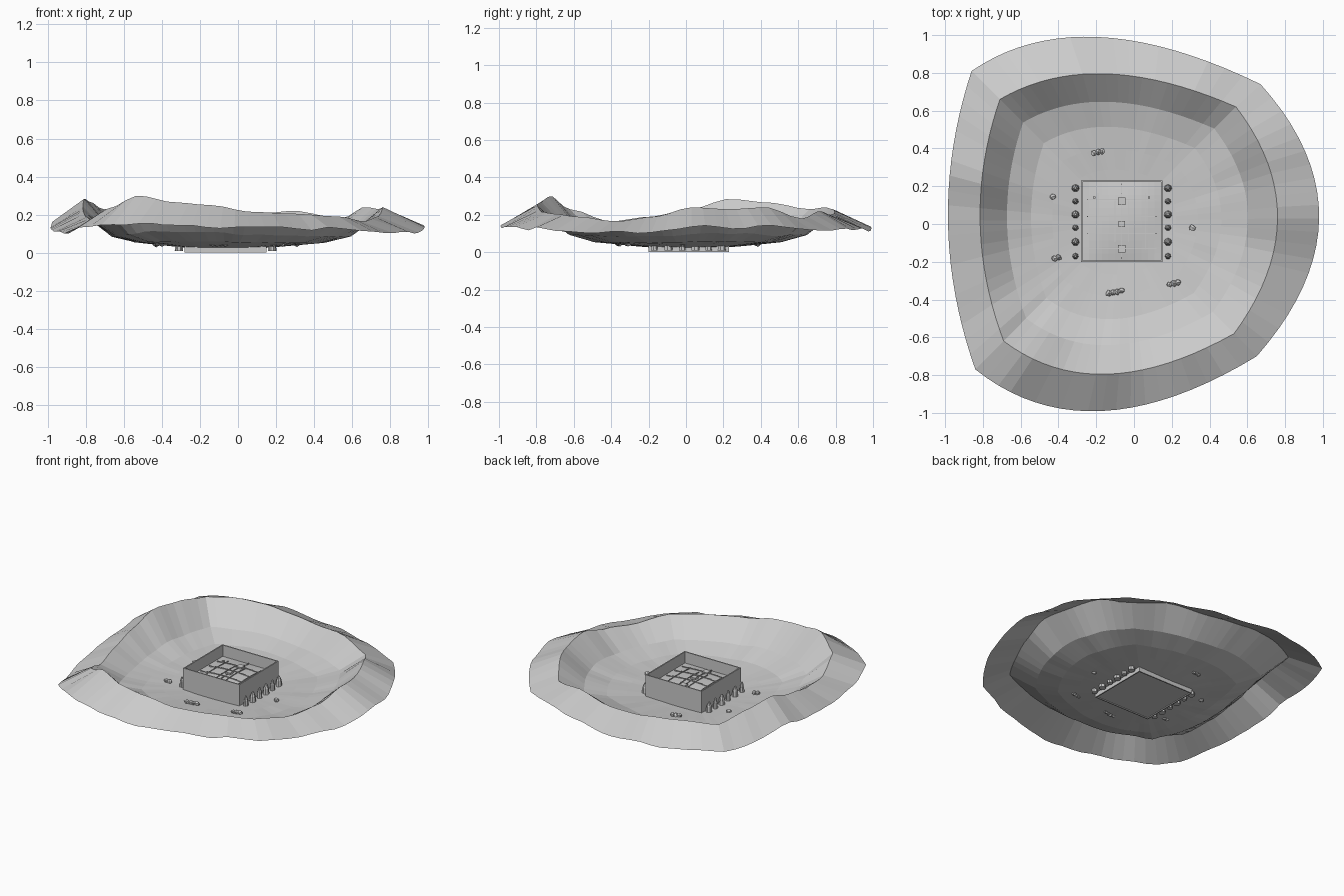
import bpy, bmesh, math, random
from mathutils import Vector, noise

random.seed(4)
cube = bpy.data.objects.get("Cube")
if cube:
    bpy.data.objects.remove(cube)

grey = bpy.data.materials.new("stone grey")
grey.use_nodes = True
grey.diffuse_color = (0.6, 0.6, 0.6, 1)
grey.node_tree.nodes["Principled BSDF"].inputs["Base Color"].default_value = (0.6, 0.6, 0.6, 1)


def finish(bm, name):
    mesh = bpy.data.meshes.new(name)
    bm.to_mesh(mesh)
    bm.free()
    mesh.materials.append(grey)
    obj = bpy.data.objects.new(name, mesh)
    bpy.context.collection.objects.link(obj)
    return obj


def add_box(bm, x0, x1, y0, y1, z0, z1):
    verts = bmesh.ops.create_cube(bm, size=1)["verts"]
    for v in verts:
        v.co = Vector(((x0 + x1) / 2 + v.co.x * (x1 - x0),
                       (y0 + y1) / 2 + v.co.y * (y1 - y0),
                       (z0 + z1) / 2 + v.co.z * (z1 - z0)))


# Rings are four bowed sides meeting at sharp corners
STEPS = 20


def ring(corners, mids):
    pts = []
    for i in range(4):
        a, b, m = Vector(corners[i]), Vector(corners[(i + 1) % 4]), Vector(mids[i])
        c = 2 * m - (a + b) / 2
        for k in range(STEPS):
            t = k / STEPS
            pts.append(a * (1 - t) ** 2 + c * 2 * t * (1 - t) + b * t * t)
    return pts


def smooth_pick(values, t):
    f = t * (len(values) - 1)
    i = min(int(f), len(values) - 2)
    u = f - i
    u = u * u * (3 - 2 * u)
    return values[i] * (1 - u) + values[i + 1] * u


crest = ring([(-0.69, -0.62), (0.53, -0.58), (0.54, 0.62), (-0.71, 0.66)],
             [(-0.14, -0.795), (0.76, 0.03), (-0.15, 0.795), (-0.815, 0.02)])
outer = ring([(-0.84, -0.77), (0.65, -0.70), (0.67, 0.74), (-0.86, 0.81)],
             [(-0.17, -0.99), (0.98, 0.03), (-0.19, 0.99), (-0.985, 0.02)])
# Ridge heights along the front, left, back and right sides
ridge = [[0.23, 0.3, 0.265, 0.25, 0.215, 0.205, 0.19],
         [0.19, 0.165, 0.19, 0.24, 0.23, 0.24, 0.18],
         [0.18, 0.22, 0.2, 0.21, 0.23, 0.24, 0.23],
         [0.23, 0.265, 0.285, 0.23, 0.19, 0.165, 0.23]]
heights = [smooth_pick(ridge[i], k / STEPS) for i in range(4) for k in range(STEPS)]
centre = Vector((-0.065, 0.015))


# Crater terrain: outer flank, crest, then stepped basin down to the arena
def terrain():
    bm = bmesh.new()
    loops = []
    basin = [(0.81, 0.095, 0.25), (0.64, 0.055, 0.06), (0.49, 0.043, 0.03),
             (0.35, 0.032, 0), (0.2, 0.022, 0)]
    loops.append([bm.verts.new((p.x, p.y, 0.13 + 0.4 * (h - 0.23)
                  + 0.025 * noise.noise((p.x * 5, p.y * 5, 0))))
                  for p, h in zip(outer, heights)])
    loops.append([bm.verts.new((p.x, p.y, h)) for p, h in zip(crest, heights)])
    for frac, z, gain in basin:
        loop = []
        for p, h in zip(crest, heights):
            q = centre + (p - centre) * frac
            wave = noise.noise((p.x * 6, p.y * 6, frac * 4)) * 0.02 * max(frac - 0.3, 0)
            loop.append(bm.verts.new((q.x, q.y, z + gain * (h - 0.22) + wave)))
        loops.append(loop)
    n = len(crest)
    for a, b in zip(loops, loops[1:]):
        for i in range(n):
            j = (i + 1) % n
            bm.faces.new((a[i], a[j], b[j], b[i]))
    finish(bm, "crater_terrain")


terrain()

# Square arena walls and floor
X0, X1, Y0, Y1, TOP, W = -0.28, 0.15, -0.2, 0.23, 0.18, 0.008
bm = bmesh.new()
add_box(bm, X0, X1, Y0, Y0 + W, 0, TOP)
add_box(bm, X0, X1, Y1 - W, Y1, 0, TOP)
add_box(bm, X0, X0 + W, Y0 + W, Y1 - W, 0, TOP)
add_box(bm, X1 - W, X1, Y0 + W, Y1 - W, 0, TOP)
add_box(bm, X0 + W, X1 - W, Y0 + W, Y1 - W, 0.006, 0.012)
finish(bm, "arena_walls")


# Gently vaulted deck inside the walls
def deck_height(x, y):
    u, v = (x - centre.x) / 0.21, (y - centre.y) / 0.21
    return 0.102 + 0.022 * max(0, 1 - u * u) * max(0, 1 - v * v)


bm = bmesh.new()
bmesh.ops.create_grid(bm, x_segments=12, y_segments=12, size=0.207)
for v in bm.verts:
    x, y = v.co.x + centre.x, v.co.y + centre.y
    v.co = Vector((x, y, deck_height(x, y)))
finish(bm, "arena_deck")

# Ribs, lanes and small blocks on the deck
bm = bmesh.new()


def rib(x0, x1, y0, y1):
    for k in range(8):
        a, b = k / 8, (k + 1) / 8
        if x1 - x0 > y1 - y0:
            xa, xb, ya, yb = x0 + (x1 - x0) * a, x0 + (x1 - x0) * b, y0, y1
        else:
            xa, xb, ya, yb = x0, x1, y0 + (y1 - y0) * a, y0 + (y1 - y0) * b
        z = deck_height((xa + xb) / 2, (ya + yb) / 2)
        add_box(bm, xa, xb, ya, yb, z - 0.004, z + 0.005)


for x, half in ((-0.19, 0.15), (-0.1, 0.11), (-0.067, 0.2), (-0.03, 0.11), (0.06, 0.15)):
    rib(x - 0.002, x + 0.002, centre.y - half, centre.y + half)
for y in (-0.13, -0.05, 0.04, 0.13):
    rib(-0.25, 0.12, y - 0.002, y + 0.002)
for x, y, s in ((-0.065, 0.12, 0.02), (-0.065, 0, 0.017), (-0.065, -0.13, 0.02),
                (-0.21, 0.14, 0.006), (0.08, 0.14, 0.006)):
    z = deck_height(x, y)
    add_box(bm, x - s, x + s, y - s, y + s, z - 0.005, z + 0.012)
finish(bm, "deck_fittings")

# Rows of tapered trees along both sides of the arena
bm = bmesh.new()
for i, y in enumerate((0.19, 0.12, 0.05, -0.02, -0.095, -0.17)):
    for x in (-0.31, 0.18):
        r = 0.023 if i % 2 == 0 else 0.018
        for z0, z1, r0, r1 in ((0.01, 0.07, r, r * 0.75), (0.07, 0.1, r * 0.75, r * 0.25)):
            cone = bmesh.ops.create_cone(bm, cap_ends=True, segments=7, radius1=r0,
                                         radius2=r1, depth=z1 - z0)["verts"]
            bmesh.ops.translate(bm, verts=cone, vec=(x, y, (z0 + z1) / 2))
finish(bm, "side_trees")

# Scattered boulders in the basin
bm = bmesh.new()
for x, y, count in ((-0.19, 0.38, 3), (-0.43, 0.145, 1), (-0.41, -0.18, 2),
                    (-0.1, -0.36, 4), (0.21, -0.315, 3), (0.31, -0.02, 1)):
    for k in range(count):
        rock = bmesh.ops.create_icosphere(bm, subdivisions=1, radius=0.018)["verts"]
        off = (k - (count - 1) / 2) * 0.022
        for v in rock:
            v.co *= random.uniform(0.8, 1.15)
            v.co += Vector((x + off, y + off * 0.2, 0.048))
finish(bm, "boulders")
